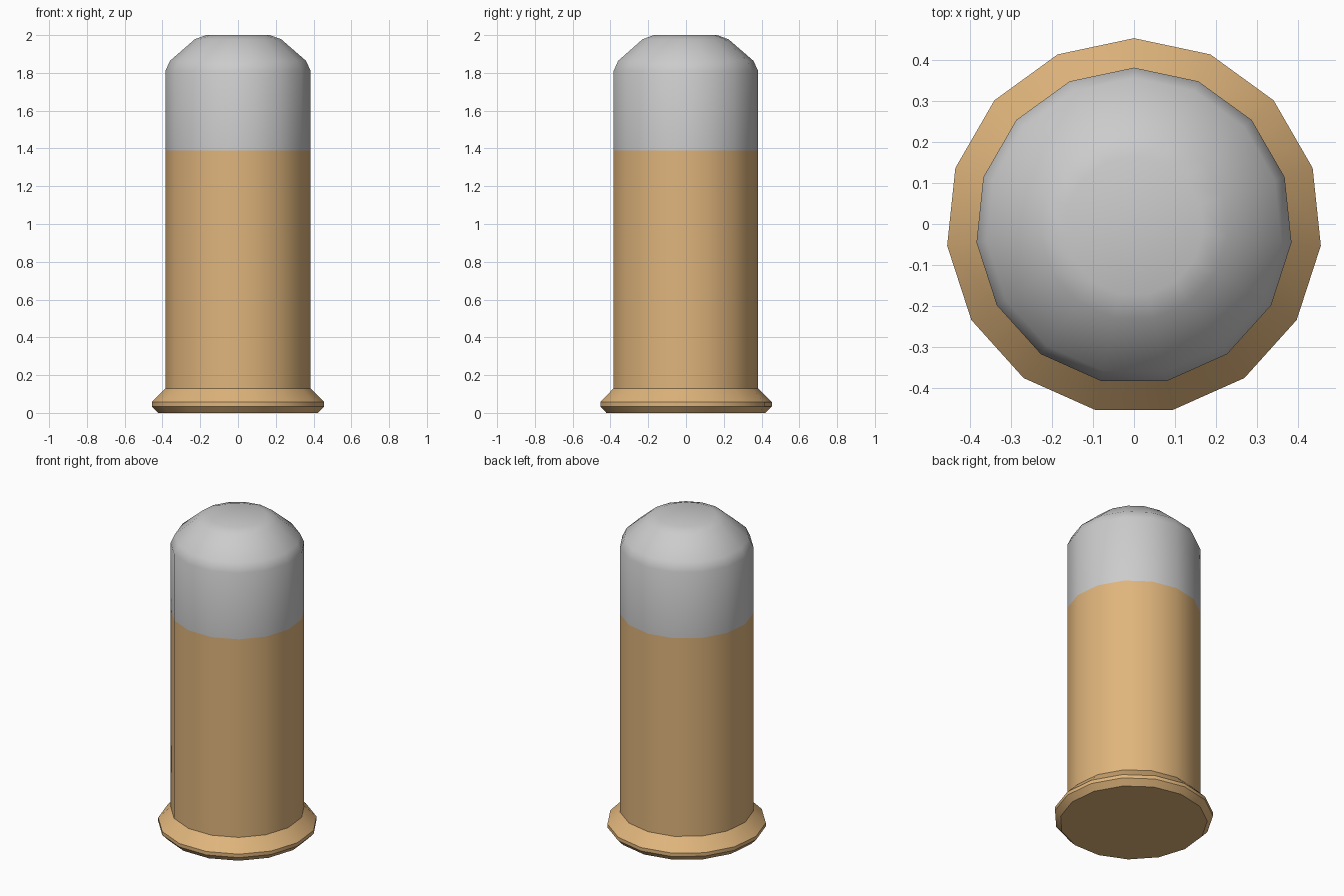
import bpy, bmesh, math

if "Cube" in bpy.data.objects:
    bpy.data.objects.remove(bpy.data.objects["Cube"])

SIDES = 15
Y_SHIFT = -0.005  # odd-sided outline, centred by its bounds


def lathe(name, profile, cap_bottom=False, cap_top=False, angle=35, color=None):
    """Revolve (radius, z) points into a low-sided round part."""
    bm = bmesh.new()
    rings = []
    for r, z in profile:
        ring = []
        for i in range(SIDES):
            a = math.pi / 2 + 2 * math.pi * i / SIDES
            ring.append(bm.verts.new((r * math.cos(a), r * math.sin(a) + Y_SHIFT, z)))
        rings.append(ring)
    for low, high in zip(rings, rings[1:]):
        for i in range(SIDES):
            j = (i + 1) % SIDES
            bm.faces.new((low[i], low[j], high[j], high[i]))
    if cap_bottom:
        bm.faces.new(rings[0][::-1])
    if cap_top:
        bm.faces.new(rings[-1])
    mesh = bpy.data.meshes.new(name)
    bm.to_mesh(mesh)
    bm.free()
    obj = bpy.data.objects.new(name, mesh)
    bpy.context.collection.objects.link(obj)
    if color:
        mat = bpy.data.materials.new(name + "_material")
        mat.diffuse_color = color
        mat.use_nodes = True
        mat.node_tree.nodes["Principled BSDF"].inputs["Base Color"].default_value = mat.diffuse_color
        mesh.materials.append(mat)
    bpy.ops.object.select_all(action='DESELECT')
    obj.select_set(True)
    bpy.context.view_layer.objects.active = obj
    bpy.ops.object.shade_smooth_by_angle(angle=math.radians(angle))
    return obj


# Brass casing with flared rim and flat base
lathe("casing",
      [(0.426, 0), (0.459, 0.035), (0.459, 0.057), (0.387, 0.13), (0.387, 1.39)],
      cap_bottom=True, angle=30, color=(0.74, 0.46, 0.2, 1))

# Rounded grey tip
lathe("bullet_tip",
      [(0.387, 1.39), (0.387, 1.81), (0.362, 1.864), (0.23, 1.978), (0.17, 2.0)],
      cap_top=True, angle=50)
